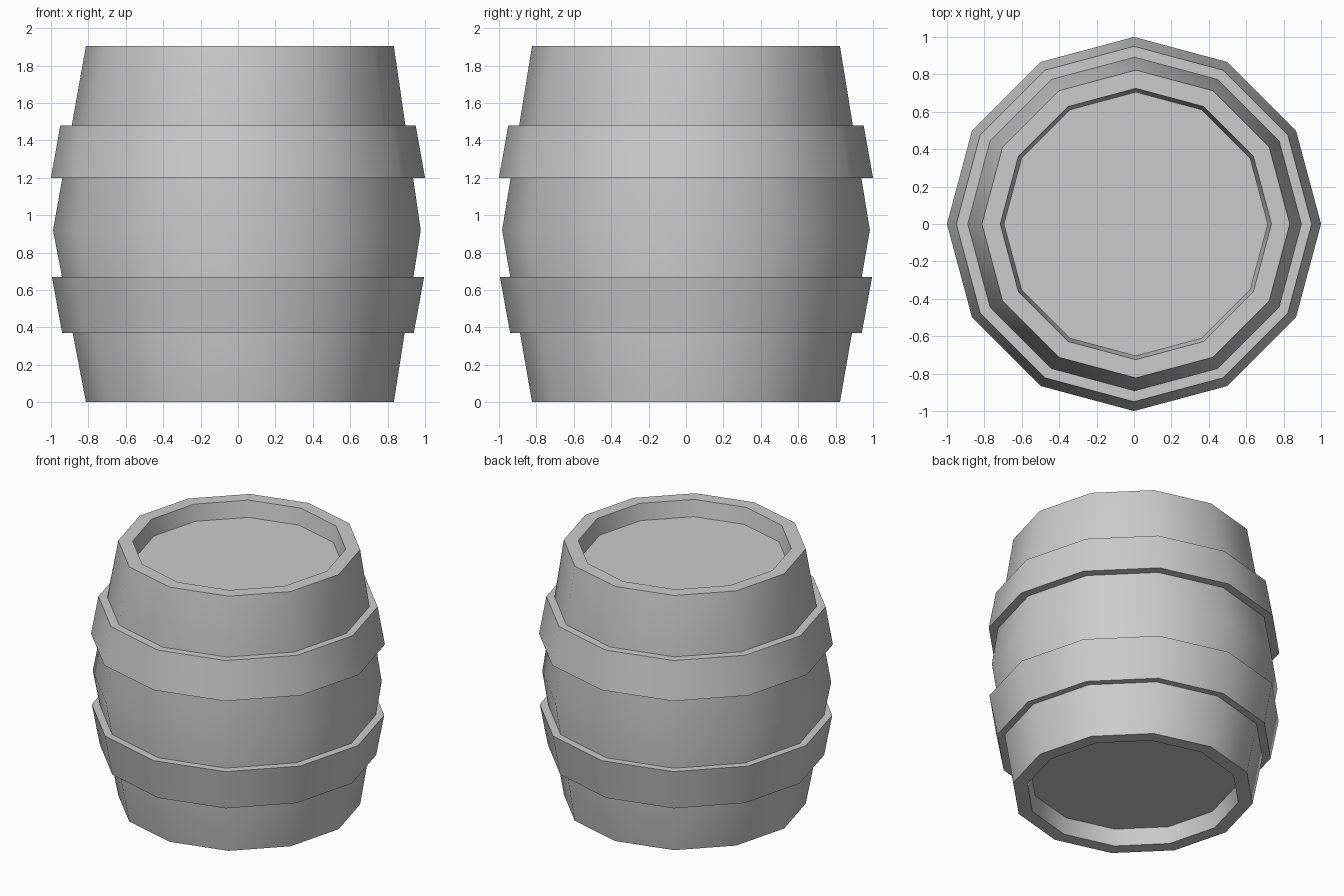
import bpy, bmesh
from math import cos, sin, radians, tau

if "Cube" in bpy.data.objects:
    bpy.data.objects.remove(bpy.data.objects["Cube"])

SIDES = 12

def lathe(name, profile, cap_ends):
    """Spin (radius, z, x shift) points into a 12-sided solid."""
    bm = bmesh.new()
    rings = []
    for r, z, dx in profile:
        rings.append([bm.verts.new((dx + r * cos(tau * i / SIDES),
                                    r * sin(tau * i / SIDES), z))
                      for i in range(SIDES)])
    pairs = list(zip(rings, rings[1:]))
    if cap_ends:
        bm.faces.new(rings[0])
        bm.faces.new(rings[-1])
    else:
        pairs.append((rings[-1], rings[0]))
    for a, b in pairs:
        for i in range(SIDES):
            j = (i + 1) % SIDES
            bm.faces.new((a[i], a[j], b[j], b[i]))
    bmesh.ops.recalc_face_normals(bm, faces=bm.faces)
    mesh = bpy.data.meshes.new(name)
    bm.to_mesh(mesh)
    bm.free()
    obj = bpy.data.objects.new(name, mesh)
    bpy.context.collection.objects.link(obj)
    bpy.ops.object.select_all(action='DESELECT')
    obj.select_set(True)
    bpy.context.view_layer.objects.active = obj
    bpy.ops.object.shade_smooth_by_angle(angle=radians(40))
    return obj

# barrel body with recessed lid and base
lathe("barrel_body", [
    (0.705, 0.12, 0.01), (0.725, 0.0, 0.01), (0.823, 0.0, 0.01),
    (0.983, 0.92, -0.006),
    (0.823, 1.905, 0.01), (0.725, 1.905, 0.01), (0.705, 1.785, 0.01)], True)

# hoops, flaring towards the middle of the barrel
lathe("lower_hoop", [
    (0.87, 0.37, 0), (0.94, 0.37, 0), (0.995, 0.67, 0), (0.92, 0.67, 0)], False)
lathe("upper_hoop", [
    (0.92, 1.20, 0), (1.0, 1.20, 0), (0.95, 1.48, 0), (0.87, 1.48, 0)], False)
